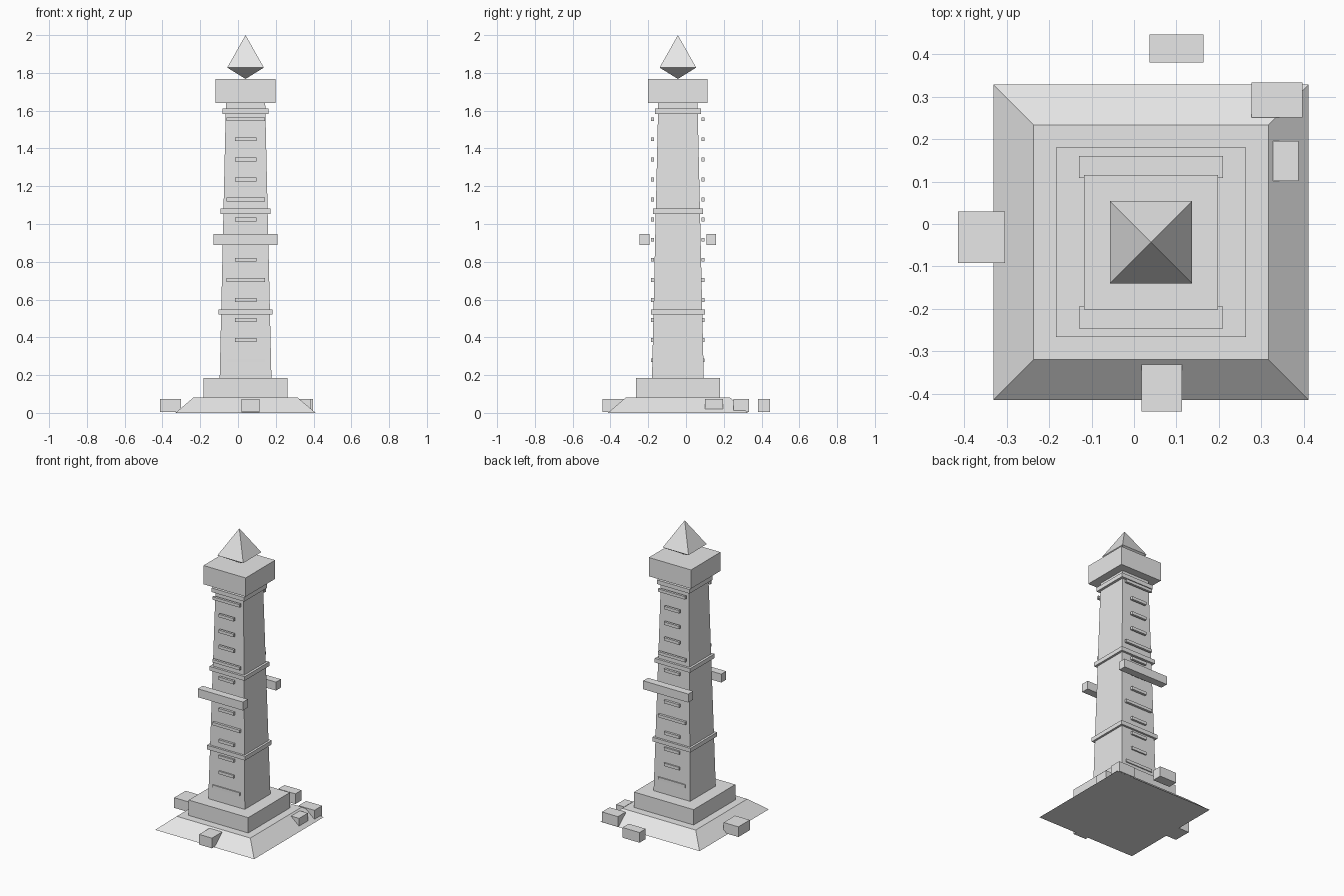
import bpy, bmesh

if "Cube" in bpy.data.objects:
    bpy.data.objects.remove(bpy.data.objects["Cube"])

CX, CY = 0.04, -0.043   # tower axis

stone = bpy.data.materials.new("pale grey stone")
stone.diffuse_color = (0.8, 0.8, 0.8, 1)
stone.use_nodes = True
stone.node_tree.nodes["Principled BSDF"].inputs["Base Color"].default_value = stone.diffuse_color


def make(name, bm):
    bmesh.ops.recalc_face_normals(bm, faces=bm.faces)
    mesh = bpy.data.meshes.new(name)
    bm.to_mesh(mesh)
    bm.free()
    mesh.materials.append(stone)
    obj = bpy.data.objects.new(name, mesh)
    bpy.context.collection.objects.link(obj)
    return obj


def box(name, x0, x1, y0, y1, z0, z1):
    bm = bmesh.new()
    bmesh.ops.create_cube(bm, size=1)
    for v in bm.verts:
        v.co = (x1 if v.co.x > 0 else x0,
                y1 if v.co.y > 0 else y0,
                z1 if v.co.z > 0 else z0)
    return make(name, bm)


def tier(name, profile):
    """Square tower section lofted through (half width, z) pairs."""
    bm = bmesh.new()
    rings = []
    for h, z in profile:
        if h == 0:
            rings.append([bm.verts.new((CX, CY, z))])
        else:
            rings.append([bm.verts.new((CX + sx * h, CY + sy * h, z))
                          for sx, sy in ((-1, -1), (1, -1), (1, 1), (-1, 1))])
    for a, b in zip(rings, rings[1:]):
        for i in range(4):
            j = (i + 1) % 4
            if len(a) == 1:
                bm.faces.new((a[0], b[j], b[i]))
            elif len(b) == 1:
                bm.faces.new((a[i], a[j], b[0]))
            else:
                bm.faces.new((a[i], a[j], b[j], b[i]))
    for ring in (rings[0], rings[-1]):
        if len(ring) == 4:
            bm.faces.new(ring)
    return make(name, bm)


# Stepped foundation, tapering shaft, capital and floating crystal
tier("sloped_base", [(0.371, 0.0), (0.276, 0.081)])
tier("plinth", [(0.223, 0.081), (0.223, 0.185)])
tier("shaft", [(0.137, 0.185), (0.104, 1.64)])
tier("capital", [(0.158, 1.64), (0.158, 1.767)])
tier("crystal", [(0, 1.768), (0.097, 1.828), (0, 2.0)])

# Raised bands around the shaft
for i, (h, z) in enumerate(((0.143, 0.534), (0.132, 1.067), (0.122, 1.597))):
    tier(f"band_{i + 1}", [(h, z - 0.014), (h, z + 0.014)])

# Rungs and crossbars on the front and back
for side, s in (("front", -1), ("back", 1)):
    for i in range(13):
        half = 0.102 if i % 4 == 0 else 0.057
        z = 0.279 + i * 0.1063
        y = CY + s * 0.134
        box(f"{side}_rung_{i + 1}", CX - half, CX + half,
            y - 0.008, y + 0.008, z - 0.01, z + 0.01)
    y = CY + s * 0.177
    box(f"{side}_crossbar", CX - 0.169, CX + 0.169,
        y - 0.026, y + 0.026, 0.889, 0.946)

# Loose blocks scattered around the base
blocks = ((0.036, 0.164, 0.38, 0.446),
          (0.277, 0.397, 0.251, 0.333),
          (0.327, 0.387, 0.101, 0.195),
          (-0.414, -0.303, -0.092, 0.03),
          (0.018, 0.113, -0.441, -0.331))
for i, b in enumerate(blocks):
    box(f"loose_block_{i + 1}", *b, 0.004, 0.073)
